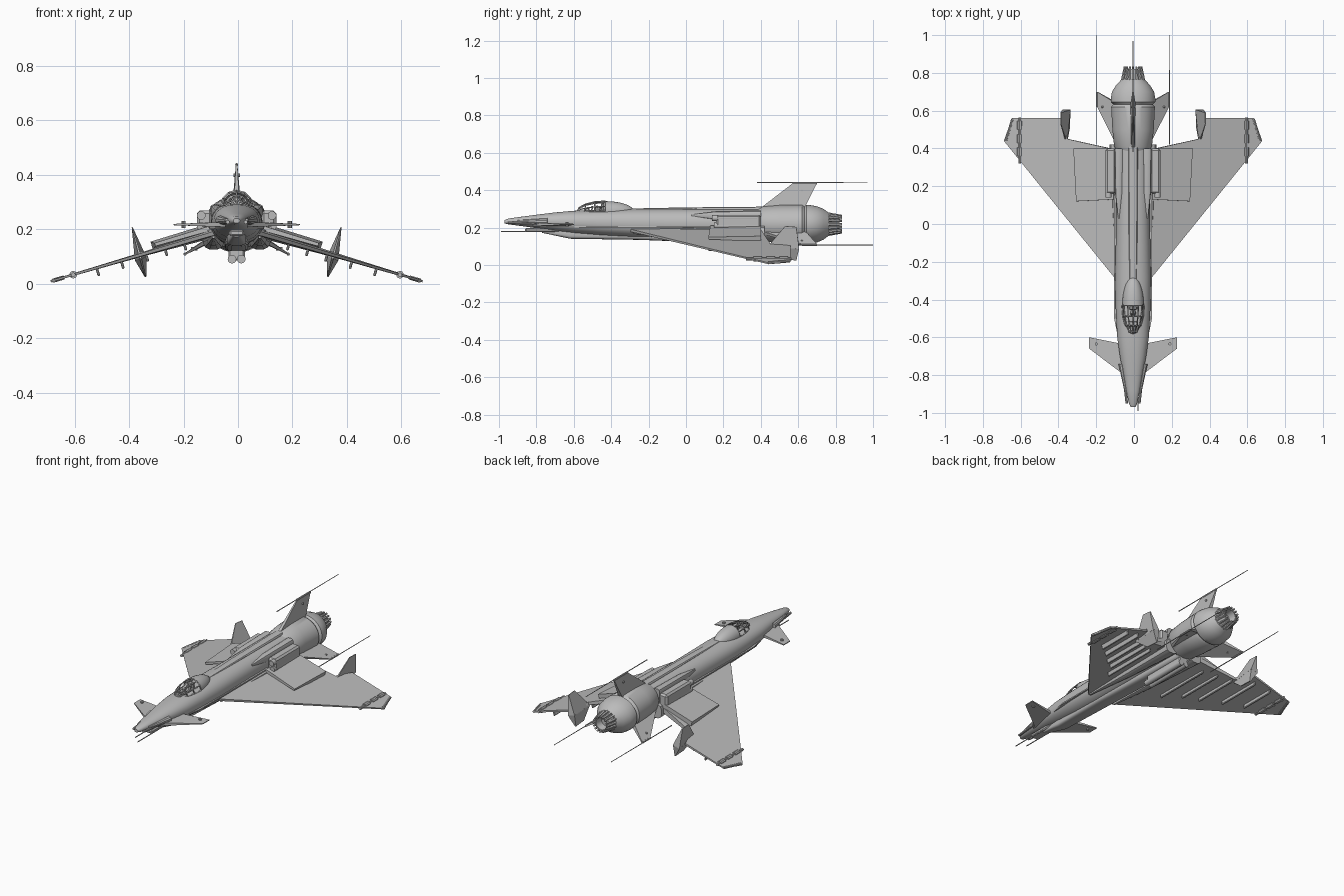
import bpy, bmesh, math
from mathutils import Vector, Matrix

CX, CZ = -0.005, 0.218          # body axis
hull = bpy.data.materials.new("hull_grey")
hull.diffuse_color = (0.5, 0.5, 0.5, 1)


def finish(name, bm, angle=35):
    bmesh.ops.recalc_face_normals(bm, faces=bm.faces)
    bmesh.ops.translate(bm, verts=bm.verts, vec=(CX, 0, 0))
    me = bpy.data.meshes.new(name)
    bm.to_mesh(me)
    bm.free()
    ob = bpy.data.objects.new(name, me)
    bpy.context.collection.objects.link(ob)
    me.materials.append(hull)
    bpy.ops.object.select_all(action='DESELECT')
    ob.select_set(True)
    bpy.context.view_layer.objects.active = ob
    bpy.ops.object.shade_smooth_by_angle(angle=math.radians(angle))
    return ob


def loft(name, rows, n=32, x=0, power=1.0):
    """Rows of (y, half width, z bottom, z top), lofted along y."""
    bm = bmesh.new()
    rings = []
    for y, w, zb, zt in rows:
        ring = []
        for i in range(n):
            a = math.tau * (i + 0.5) / n
            c, s = math.cos(a), math.sin(a)
            c, s = (math.copysign(abs(v) ** power, v) for v in (c, s))
            ring.append(bm.verts.new((x + w * c, y, (zb + zt) / 2 + (zt - zb) / 2 * s)))
        rings.append(ring)
    for a, b in zip(rings, rings[1:]):
        for i in range(n):
            j = (i + 1) % n
            bm.faces.new((a[i], a[j], b[j], b[i]))
    bm.faces.new(rings[0])
    bm.faces.new(rings[-1])
    return finish(name, bm)


def plate(name, pts, normal):
    """Outline of (x, y, z, thickness), thickened along a normal."""
    bm = bmesh.new()
    nv = Vector(normal).normalized()
    top = [bm.verts.new(Vector(p[:3]) + nv * p[3] / 2) for p in pts]
    bot = [bm.verts.new(Vector(p[:3]) - nv * p[3] / 2) for p in pts]
    bm.faces.new(top)
    bm.faces.new(bot[::-1])
    for i in range(len(pts)):
        j = (i + 1) % len(pts)
        bm.faces.new((top[i], bot[i], bot[j], top[j]))
    return finish(name, bm, 25)


def box(name, c, size, tilt=0, bevel=0.0):
    bm = bmesh.new()
    m = Matrix.Translation(c) @ Matrix.Rotation(tilt, 4, 'Y') @ Matrix.Diagonal((*size, 1))
    bmesh.ops.create_cube(bm, size=1, matrix=m)
    if bevel:
        bmesh.ops.bevel(bm, geom=bm.edges[:], offset=bevel, segments=1, affect='EDGES')
    return finish(name, bm, 25)


def rod(name, a, b, r, r2=None, n=10):
    bm = bmesh.new()
    a, b = Vector(a), Vector(b)
    m = Matrix.Translation((a + b) / 2) @ (b - a).to_track_quat('Z', 'Y').to_matrix().to_4x4()
    bmesh.ops.create_cone(bm, cap_ends=True, segments=n, radius1=r,
                          radius2=r if r2 is None else r2, depth=(b - a).length, matrix=m)
    return finish(name, bm)


# Fuselage, spine and belly
loft("fuselage", [(-0.97, 0.012, 0.222, 0.24), (-0.95, 0.022, 0.217, 0.248),
                  (-0.88, 0.037, 0.208, 0.258), (-0.79, 0.053, 0.195, 0.27),
                  (-0.70, 0.07, 0.182, 0.281), (-0.6, 0.084, 0.168, 0.29),
                  (-0.45, 0.092, 0.155, 0.296), (-0.28, 0.095, 0.145, 0.3),
                  (0.0, 0.09, 0.14, 0.3), (0.42, 0.09, 0.14, 0.3)], power=0.9)
loft("spine", [(-0.3, 0.02, 0.28, 0.302), (0.0, 0.024, 0.28, 0.308),
               (0.42, 0.026, 0.28, 0.312), (0.5, 0.015, 0.28, 0.318)], 12, power=0.6)
loft("belly_fairing", [(-0.77, 0.015, 0.172, 0.19), (-0.62, 0.035, 0.14, 0.19),
                       (-0.25, 0.045, 0.134, 0.19), (0.1, 0.045, 0.12, 0.19),
                       (0.42, 0.04, 0.115, 0.19)], 16, power=0.5)
for s in (-1, 1):
    rod("belly_tube", (s * 0.017, 0.12, 0.09), (s * 0.017, 0.42, 0.09), 0.016, n=12)
box("belly_pack", (0, 0.28, 0.105), (0.06, 0.28, 0.04), 0, 0.006)

# Engine drum, collar and nozzle
loft("engine_drum", [(0.37, 0.07, 0.16, 0.295), (0.41, 0.1, 0.125, 0.312),
                     (0.5, 0.11, 0.117, 0.32), (0.62, 0.116, 0.114, 0.322),
                     (0.635, 0.104, 0.122, 0.312)], 40)
loft("engine_collar", [(0.63, 0.1, 0.125, 0.31), (0.645, 0.118, 0.115, 0.322),
                       (0.665, 0.118, 0.115, 0.32), (0.7, 0.112, 0.12, 0.314),
                       (0.735, 0.09, 0.135, 0.3), (0.765, 0.062, 0.158, 0.278)], 40)
loft("nozzle", [(0.75, 0.055, 0.163, 0.273), (0.82, 0.042, 0.176, 0.26),
                (0.82, 0.035, 0.183, 0.253), (0.775, 0.03, 0.188, 0.248)], 32)
for i in range(16):
    a = math.tau * i / 16
    c, s = math.cos(a), math.sin(a)
    rod("nozzle_petal", (0.058 * c, 0.755, CZ + 0.055 * s),
        (0.044 * c, 0.833, CZ + 0.044 * s), 0.009, 0.006, 6)

# Three tail fins at equal angles, each carrying a long aerial
for a, tip, y0, y1 in ((0, 0.57, 0.38, 0.97), (120, 0.62, 0.42, 1.0), (-120, 0.62, 0.42, 1.0)):
    a = math.radians(a)
    d = Vector((math.sin(a), 0, math.cos(a)))
    at = lambda y, r: Vector((0, y, CZ)) + d * r
    fin = [(0.39, 0.08, 0.02), (tip, 0.218, 0.006), (0.7, 0.218, 0.006), (0.63, 0.08, 0.03)]
    plate("tail_fin", [(*at(y, r), t) for y, r, t in fin], (math.cos(a), 0, -math.sin(a)))
    rod("tail_aerial", at(y0, 0.222), at(y1, 0.222), 0.003, 0.002, 6)
    rod("aerial_sleeve", at(tip, 0.219), at(0.7, 0.219), 0.006, n=8)
    rod("fin_stud", at(0.62, 0.18) - Vector((0.012, 0, 0)), at(0.62, 0.18) + Vector((0.012, 0, 0)), 0.006)

# Canopy: solid rear shell, open framed front with seat inside
for name, sign in (("canopy_shell", 1), ("canopy_frame", -1)):
    bm = bmesh.new()
    m = (Matrix.Translation((0, -0.43, 0.285)) @ Matrix.Diagonal((0.057, 0.152, 0.056, 1))
         @ Matrix.Rotation(math.pi / 2, 4, 'X'))
    bmesh.ops.create_uvsphere(bm, u_segments=24 if sign > 0 else 12,
                              v_segments=16 if sign > 0 else 8, radius=1, matrix=m)
    drop = [f for f in bm.faces if (f.calc_center_median().y + 0.43) * sign < 0]
    bmesh.ops.delete(bm, geom=drop, context='FACES')
    ob = finish(name, bm)
    if sign < 0:
        w = ob.modifiers.new("frame", 'WIREFRAME')
        w.thickness = 0.008
box("seat", (0, -0.445, 0.308), (0.04, 0.02, 0.04), 0, 0.005)
box("dashboard", (0, -0.53, 0.295), (0.05, 0.03, 0.025), 0, 0.005)
rod("pilot_body", (0, -0.475, 0.285), (0, -0.465, 0.315), 0.017, 0.012)
rod("control_stick", (0, -0.505, 0.285), (0, -0.5, 0.315), 0.004)

# Nose probe
rod("nose_probe", (0.025, -0.99, 0.178), (0.025, -0.76, 0.178), 0.003, n=6)
rod("nose_probe", (-0.02, -0.95, 0.178), (-0.02, -0.76, 0.178), 0.003, n=6)
box("chin_pack", (0, -0.76, 0.186), (0.055, 0.2, 0.022), 0, 0.006)


def wz(x):                       # height of the drooping wing
    return 0.175 - 0.295 * (x - 0.118)


DROOP = math.atan(0.295)
WING = [(0.05, -0.33, 0.02), (0.1, -0.28, 0.014), (0.4, 0.09, 0.01), (0.683, 0.44, 0.008),
        (0.64, 0.56, 0.008), (0.38, 0.56, 0.012), (0.345, 0.45, 0.016),
        (0.12, 0.4, 0.03), (0.05, 0.4, 0.034)]

for s in (-1, 1):
    up = (s * 0.295, 0, 1)
    # Wing with raised panel
    plate("wing", [(s * x, y, wz(x), t) for x, y, t in WING], up)
    panel = [(0.1, 0.13, 0.018), (0.3, 0.12, 0.012), (0.312, 0.4, 0.03), (0.1, 0.4, 0.035)]
    plate("wing_panel", [(s * x, y, wz(x) + 0.022, t) for x, y, t in panel], up)
    # Ribs below the wing
    for x, y0, y1 in ((0.19, 0.0, 0.36), (0.26, 0.1, 0.4), (0.33, 0.16, 0.44),
                      (0.42, 0.25, 0.53), (0.51, 0.33, 0.55)):
        box("wing_rib", (s * x, (y0 + y1) / 2, wz(x) - 0.016), (0.01, y1 - y0, 0.032), s * DROOP, 0.003)
    # Wing tip rail and clamps
    rod("tip_rail", (s * 0.6, 0.32, wz(0.6)), (s * 0.6, 0.565, wz(0.6)), 0.008)
    for y in (0.36, 0.43, 0.5):
        rod("tip_clamp", (s * 0.6, y, wz(0.6)), (s * 0.6, y + 0.045, wz(0.6)), 0.014)
    rod("tip_edge", (s * 0.672, 0.44, wz(0.672)), (s * 0.638, 0.555, wz(0.638)), 0.008)
    # Wing fin, upper and lower blade
    fx = lambda z: s * (0.352 + (z - 0.09) * 0.27)
    lean = (1, 0, -s * 0.27)
    upper = [(0.43, 0.09, 0.008), (0.53, 0.208, 0.003), (0.59, 0.203, 0.005), (0.605, 0.09, 0.045)]
    lower = [(0.43, 0.092, 0.008), (0.51, 0.03, 0.004), (0.59, 0.025, 0.006), (0.605, 0.092, 0.045)]
    for part, prof in (("wing_fin", upper), ("wing_fin_lower", lower)):
        plate(part, [(fx(z), y, z, t) for y, z, t in prof], lean)
    # Canard with stud
    canard = [(0.04, -0.82, 0.02), (0.06, -0.79, 0.016), (0.232, -0.66, 0.005),
              (0.232, -0.6, 0.005), (0.08, -0.63, 0.016), (0.04, -0.63, 0.02)]
    plate("canard", [(s * x, y, 0.217, t) for x, y, t in canard], (0, 0, 1))
    rod("canard_stud", (s * 0.195, -0.635, 0.205), (s * 0.195, -0.635, 0.23), 0.008)
    # Intake modules beside the body
    box("intake_box", (s * 0.118, 0.28, 0.232), (0.055, 0.24, 0.072), 0, 0.01)
    rod("intake_barrel", (s * 0.13, 0.14, 0.25), (s * 0.13, 0.38, 0.25), 0.016, n=14)
    rod("intake_barrel", (s * 0.13, 0.15, 0.21), (s * 0.13, 0.38, 0.21), 0.016, n=14)
    loft("shoulder_fairing", [(0.03, 0.004, 0.26, 0.272), (0.16, 0.02, 0.24, 0.288),
                              (0.4, 0.024, 0.235, 0.292)], 12, s * 0.075, 0.6)
    loft("wing_root_fairing", [(-0.28, 0.005, 0.165, 0.185), (0.05, 0.025, 0.14, 0.2),
                               (0.42, 0.04, 0.125, 0.21)], 12, s * 0.085, 0.7)
    # Nose guns and side strakes
    rod("nose_gun", (s * 0.033, -0.95, 0.226), (s * 0.055, -0.76, 0.222), 0.007)
    rod("nose_cheek", (s * 0.035, -0.9, 0.232), (s * 0.06, -0.74, 0.232), 0.008, 0.018)
    plate("body_strake", [(s * 0.08, -0.6, 0.205, 0.008), (s * 0.1, -0.5, 0.205, 0.008),
                          (s * 0.1, 0.15, 0.205, 0.008), (s * 0.08, 0.15, 0.205, 0.008)], (0, 0, 1))
